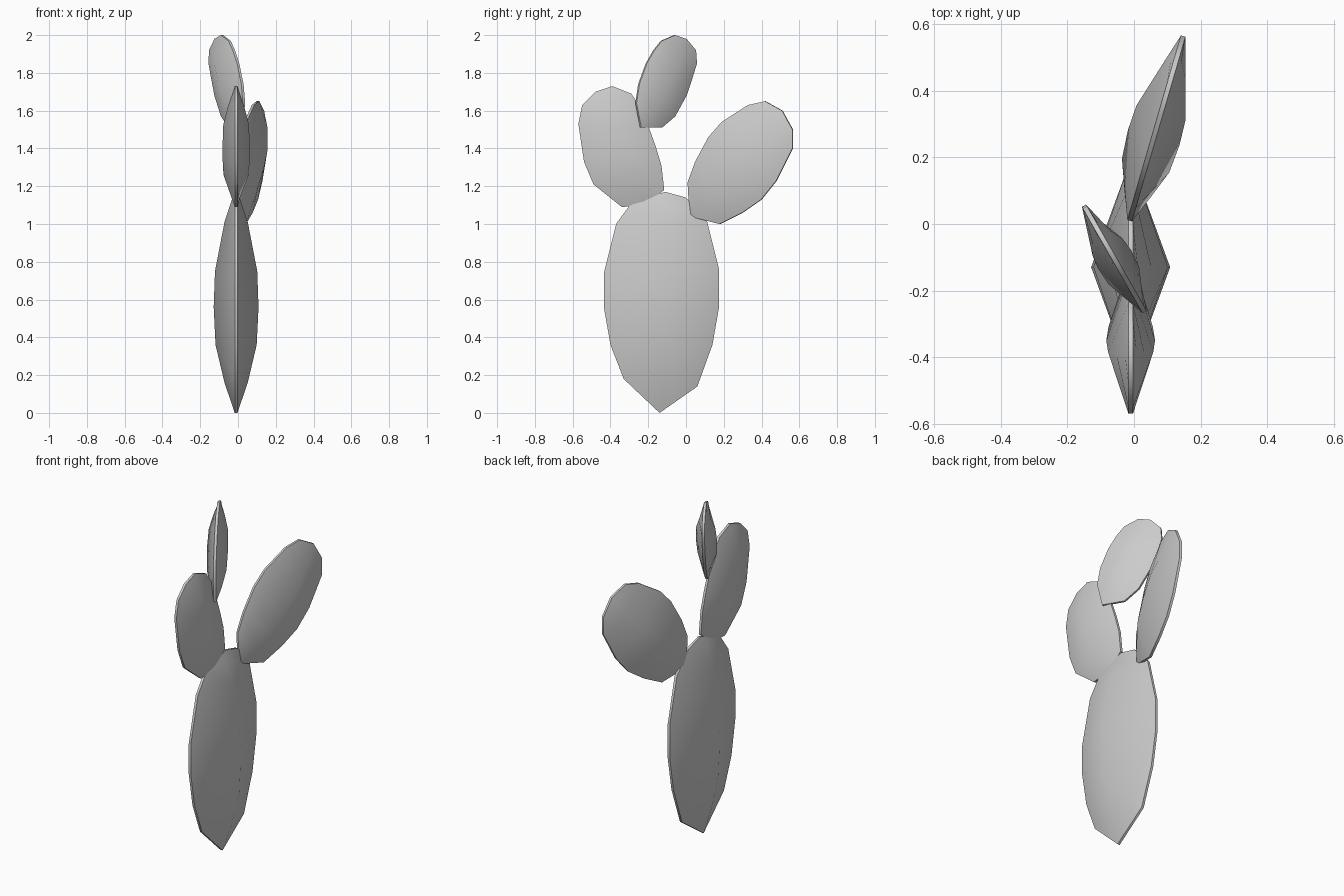
import bpy
from mathutils import Vector

if "Cube" in bpy.data.objects:
    bpy.data.objects.remove(bpy.data.objects["Cube"])


def swell(t):
    """Relative thickness of a pad along its long axis."""
    keys = [(0, .07), (.25, .88), (.5, 1), (.75, .88), (1, .07)]
    t = min(max(t, 0), 1)
    for (a, u), (b, v) in zip(keys, keys[1:]):
        if t <= b:
            return u + (v - u) * (t - a) / (b - a)


def pad(name, base, right, tip, left, x0, slope, thick, rim=0.007):
    """Lens-shaped pad on the vertical plane x = x0 + slope * y; outline in (y, z)."""
    normal = Vector((1, -slope, 0)).normalized()

    def on_plane(p):
        return Vector((x0 + slope * p[0], p[0], p[1]))

    b, t = on_plane(base), on_plane(tip)
    axis = t - b
    rights = [on_plane(p) for p in right]
    lefts = [on_plane(p) for p in left]
    mids = [(p + q) / 2 for p, q in zip(rights, lefts)]
    n = len(rights)
    count = 3 * n + 2
    verts = []
    for side in (1, -1):
        verts += [b + normal * side * rim, t + normal * side * rim]
        for p, m, q in zip(rights, mids, lefts):
            h = thick * swell((m - b).dot(axis) / axis.length_squared)
            verts += [p + normal * side * rim,
                      m + normal * side * max(h, rim),
                      q + normal * side * rim]
    # two domed sides
    faces = []
    for side in (0, 1):
        o = side * count
        half = []
        for c in (0, 1):
            half.append((o, o + 2 + c, o + 3 + c))
            for i in range(n - 1):
                k = o + 2 + 3 * i + c
                half.append((k, k + 3, k + 4, k + 1))
            k = o + 2 + 3 * (n - 1) + c
            half.append((k, o + 1, k + 1))
        faces += half if side == 0 else [f[::-1] for f in half]
    # thin rim joining the sides
    loop = [0] + [2 + 3 * i for i in range(n)] + [1] + [4 + 3 * i for i in reversed(range(n))]
    for a, c in zip(loop, loop[1:] + loop[:1]):
        faces.append((c, a, a + count, c + count))
    mesh = bpy.data.meshes.new(name)
    mesh.from_pydata(verts, [], faces)
    mesh.update()
    obj = bpy.data.objects.new(name, mesh)
    bpy.context.collection.objects.link(obj)
    bpy.ops.object.select_all(action='DESELECT')
    obj.select_set(True)
    bpy.context.view_layer.objects.active = obj
    bpy.ops.object.mode_set(mode='EDIT')
    bpy.ops.mesh.select_all(action='SELECT')
    bpy.ops.mesh.normals_make_consistent(inside=False)
    bpy.ops.object.mode_set(mode='OBJECT')
    bpy.ops.object.shade_smooth_by_angle(angle=1.0)
    return obj


# large trunk pad
pad("trunk_pad", (-.14, 0),
    [(.06, .14), (.14, .36), (.175, .56), (.175, .76), (.11, 1.02), (0, 1.14)],
    (-.11, 1.17),
    [(-.33, .18), (-.40, .36), (-.435, .56), (-.435, .74), (-.37, 1.0), (-.29, 1.11)],
    -.01, 0, .12)

# rear arm, leaning back
pad("rear_pad", (.02, 1.04),
    [(.18, 1.0), (.30, 1.06), (.40, 1.13), (.48, 1.23), (.565, 1.40), (.565, 1.50)],
    (.51, 1.60),
    [(.01, 1.22), (.05, 1.33), (.12, 1.46), (.19, 1.54), (.33, 1.63), (.42, 1.65)],
    -.016, .29, .082)

# front arm
pad("front_pad", (-.22, 1.10),
    [(-.115, 1.18), (-.13, 1.31), (-.16, 1.41), (-.20, 1.52), (-.24, 1.62), (-.29, 1.69)],
    (-.39, 1.73),
    [(-.34, 1.09), (-.49, 1.21), (-.54, 1.33), (-.57, 1.53), (-.55, 1.63), (-.48, 1.70)],
    -.01, 0, .075)

# small top pad growing from the front arm
pad("top_pad", (-.24, 1.51),
    [(-.13, 1.51), (-.06, 1.57), (0, 1.68), (.03, 1.77), (.055, 1.85), (.05, 1.92)],
    (0, 1.98),
    [(-.265, 1.64), (-.25, 1.74), (-.21, 1.85), (-.17, 1.92), (-.13, 1.97), (-.06, 2.0)],
    -.119, -.57, .058)
